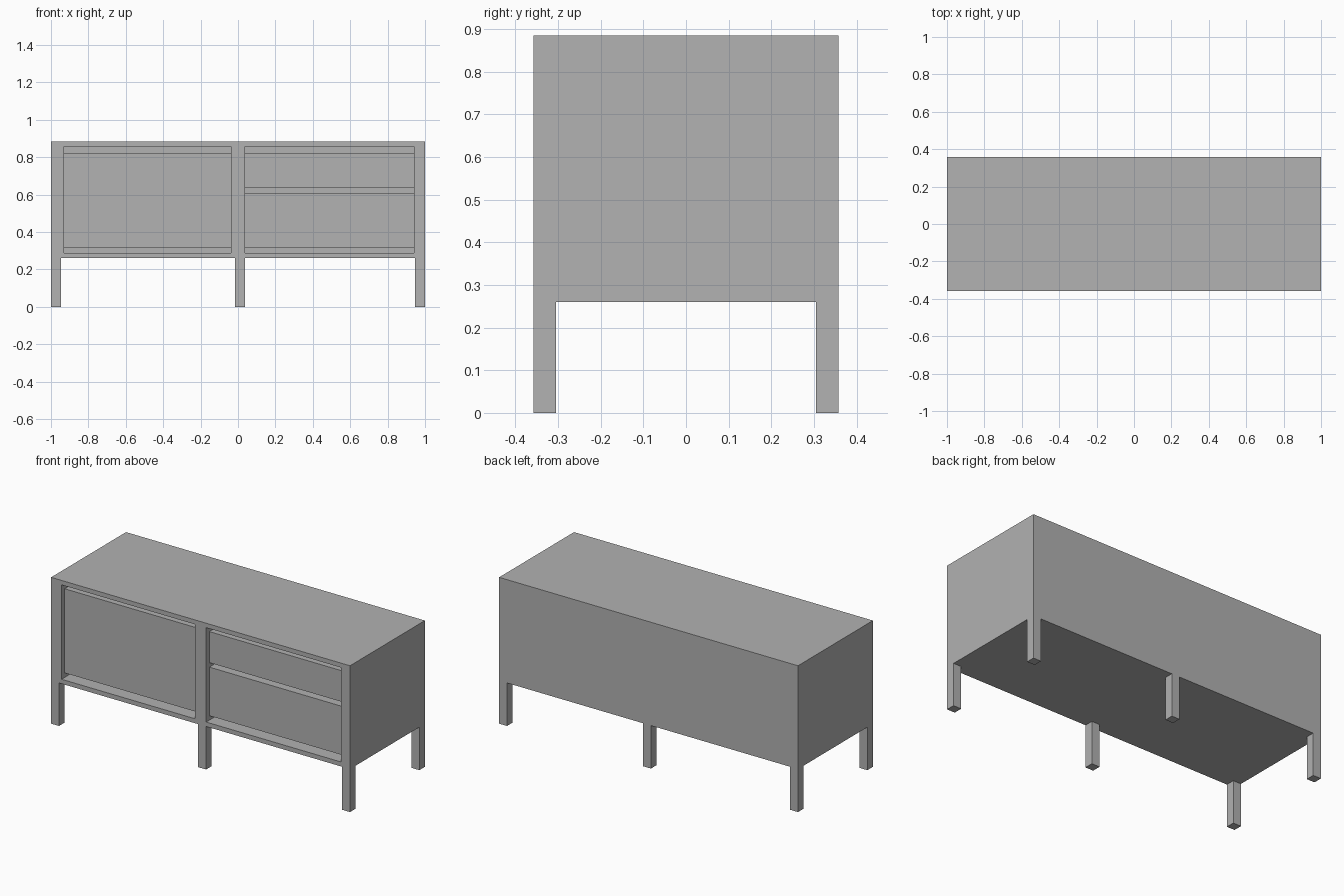
import bpy
import bmesh
from mathutils import Vector

cube = bpy.data.objects.get("Cube")
if cube:
    bpy.data.objects.remove(cube, do_unlink=True)

grey = bpy.data.materials.new("grey")
grey.use_nodes = True
colour = (0.445, 0.445, 0.445, 1)
grey.diffuse_color = colour
grey.node_tree.nodes["Principled BSDF"].inputs["Base Color"].default_value = colour


def box(name, x, y, z):
    """Add a box spanning the given (low, high) ranges."""
    low, high = Vector((x[0], y[0], z[0])), Vector((x[1], y[1], z[1]))
    bm = bmesh.new()
    bmesh.ops.create_cube(bm, size=1)
    for v in bm.verts:
        v.co = Vector([(high if c > 0 else low)[i] for i, c in enumerate(v.co)])
    mesh = bpy.data.meshes.new(name)
    bm.to_mesh(mesh)
    bm.free()
    mesh.materials.append(grey)
    obj = bpy.data.objects.new(name, mesh)
    bpy.context.collection.objects.link(obj)
    return obj


DEPTH = 0.358          # half depth of the cabinet
BASE, TOP = 0.26, 0.885
FLOOR, CEILING = 0.287, 0.858
BACK = 0.33
left_bay, right_bay = (0.038, 0.94), (-0.93, -0.038)

# Carcass panels
box("top_panel", (-1, 1), (-DEPTH, DEPTH), (CEILING, TOP))
box("bottom_panel", (-1, 1), (-DEPTH, DEPTH), (BASE, FLOOR))
box("back_panel", (-1, 1), (BACK, DEPTH), (FLOOR, CEILING))
for name, x in (("right_side", (-1, right_bay[0])),
                ("divider", (right_bay[1], left_bay[0])),
                ("left_side", (left_bay[1], 1))):
    box(name, x, (-DEPTH, BACK), (FLOOR, CEILING))

# Door and drawer fronts, set back in the bays with finger gaps
front = (-DEPTH + 0.03, -DEPTH + 0.13)
box("sliding_door", right_bay, front, (0.314, 0.823))
box("upper_drawer", left_bay, front, (0.635, 0.823))
box("lower_drawer", left_bay, front, (0.314, 0.608))

# Six square legs
LEG = 0.053
for side, x in (("right", -1), ("middle", -0.016), ("left", 1 - LEG)):
    for end, y in (("front", -DEPTH), ("back", DEPTH - LEG)):
        box(f"{end}_{side}_leg", (x, x + LEG), (y, y + LEG), (0, BASE))
